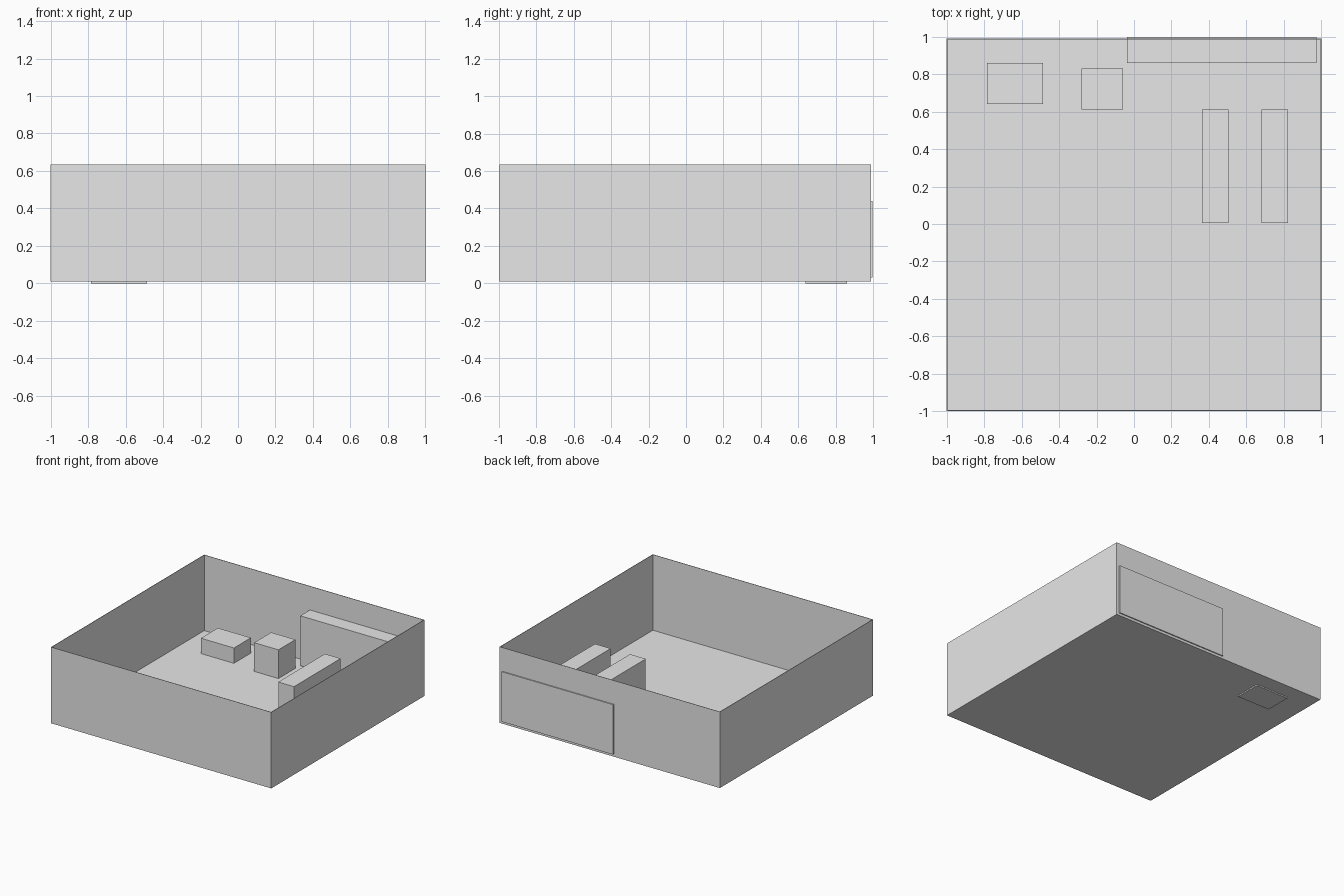
import bpy
from mathutils import Vector

cube = bpy.data.objects.get("Cube")
if cube:
    bpy.data.objects.remove(cube, do_unlink=True)

# One plain grey for everything
grey = bpy.data.materials.new("plain_grey")
grey.use_nodes = True
colour = (0.8, 0.8, 0.8, 1)
grey.diffuse_color = colour
grey.node_tree.nodes["Principled BSDF"].inputs["Base Color"].default_value = colour


def box(name, low, high):
    """Add a box between two opposite corners."""
    low, high = Vector(low), Vector(high)
    bpy.ops.mesh.primitive_cube_add(size=1, location=(low + high) / 2)
    obj = bpy.context.object
    obj.name = name
    obj.scale = high - low
    bpy.ops.object.transform_apply(location=False, rotation=False, scale=True)
    obj.data.materials.append(grey)
    return obj


FLOOR, TOP, THIN = 0.01, 0.635, 0.004
FRONT, BACK = -0.997, 0.989

# Open-topped room: floor and four thin walls
box("floor", (-1, FRONT, FLOOR), (1, BACK, FLOOR + THIN))
box("front_wall", (-1, FRONT, FLOOR), (1, FRONT + THIN, TOP))
box("back_wall", (-1, BACK - THIN, FLOOR), (1, BACK, TOP))
for name, side in (("left_wall", 1), ("right_wall", -1)):
    inner = side * (1 - THIN)
    box(name, (min(side, inner), FRONT + THIN, FLOOR),
        (max(side, inner), BACK - THIN, TOP))

# Low block, sunk slightly through the floor
box("low_block", (-0.785, 0.64, 0), (-0.485, 0.86, 0.14))

# Taller square block
box("square_block", (-0.28, 0.61, FLOOR), (-0.06, 0.83, 0.25))

# Pair of long benches
for name, x in (("inner_bench", 0.362), ("outer_bench", 0.68)):
    box(name, (x, 0.005, FLOOR), (x + 0.143, 0.61, 0.33))

# Cabinet set through the back wall
box("back_cabinet", (-0.037, 0.86, 0.03), (0.975, 0.998, 0.44))
